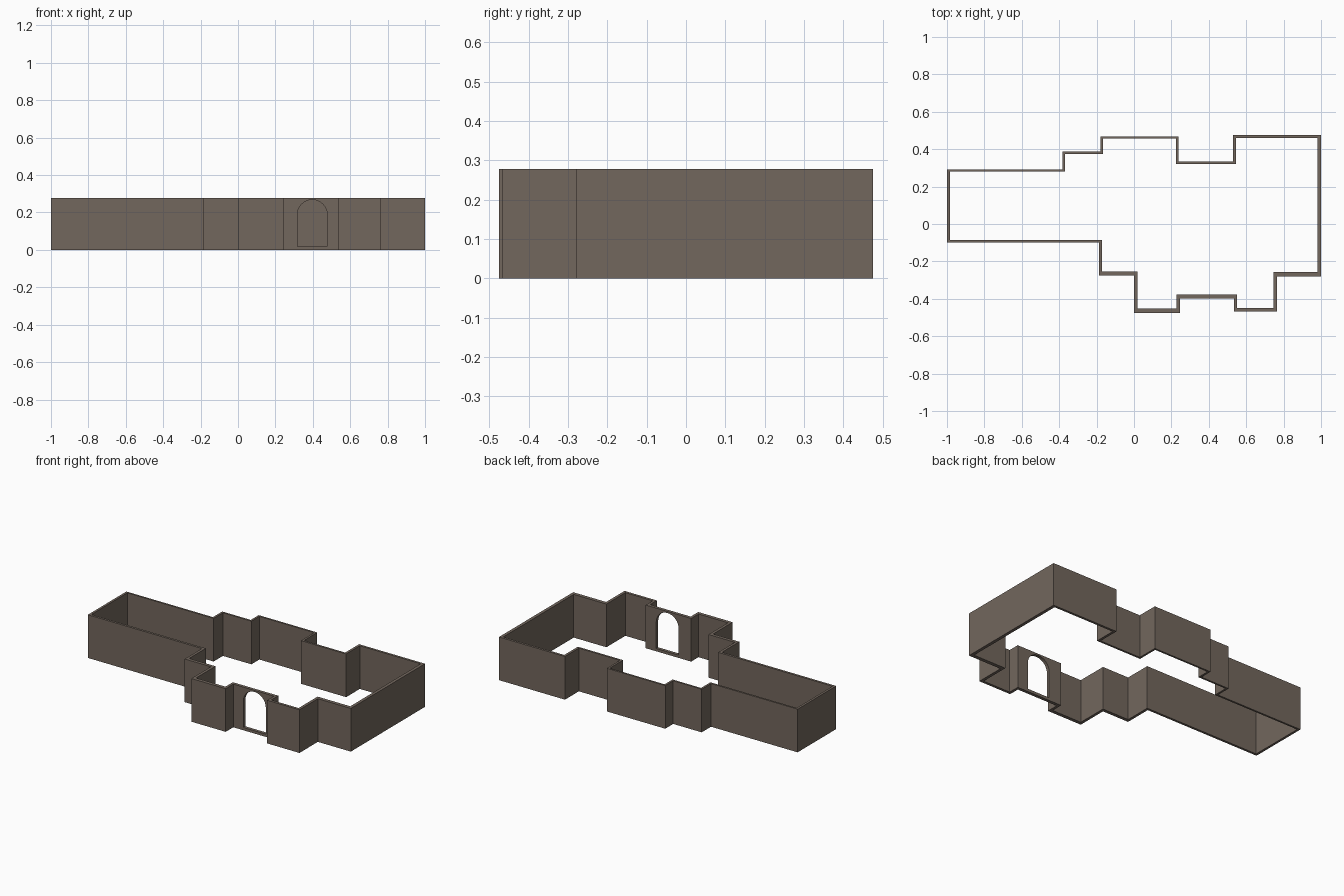
import bpy, bmesh, math

if "Cube" in bpy.data.objects:
    bpy.data.objects.remove(bpy.data.objects["Cube"])

HEIGHT = 0.278

# (outer, inner) face of each wall, clockwise, alternating x position and y position
walls = [(-1, -.985), (.292, .28), (-.383, -.37), (.387, .375), (-.18, -.167),
         (.468, .456), (.237, .224), (.334, .321), (.53, .546), (.475, .46),
         (1, .98), (-.28, -.257), (.765, .747), (-.467, -.45), (.535, .552),
         (-.398, -.378), (.245, .228), (-.475, -.453), (0, .018), (-.276, -.255),
         (-.187, -.17), (-.1, -.085)]


def corners(side):
    pts, n = [], len(walls)
    for i in range(n):
        a, b = walls[i][side], walls[(i + 1) % n][side]
        pts.append((a, b) if i % 2 == 0 else (b, a))
    return pts


def finish(bm, name):
    bmesh.ops.recalc_face_normals(bm, faces=bm.faces)
    me = bpy.data.meshes.new(name)
    bm.to_mesh(me)
    bm.free()
    ob = bpy.data.objects.new(name, me)
    bpy.context.collection.objects.link(ob)
    return ob


# Stepped perimeter wall: outer and inner outlines joined into a hollow ring
bm = bmesh.new()
rings = [[bm.verts.new((x, y, z)) for x, y in corners(side)]
         for side, z in ((0, 0), (0, HEIGHT), (1, HEIGHT), (1, 0))]
for r in range(4):
    a, b = rings[r], rings[(r + 1) % 4]
    for i in range(len(a)):
        j = (i + 1) % len(a)
        bm.faces.new((a[i], a[j], b[j], b[i]))
wall = finish(bm, "perimeter_wall")

# Arched doorway cutter through the recessed front wall
cx, half, sill, spring = 0.397, 0.08, 0.018, 0.188
profile = [(cx - half, sill), (cx + half, sill)]
profile += [(cx + half * math.cos(math.pi * k / 16), spring + half * math.sin(math.pi * k / 16))
            for k in range(17)]
bm = bmesh.new()
face = bm.faces.new([bm.verts.new((x, -.42, z)) for x, z in profile])
ext = bmesh.ops.extrude_face_region(bm, geom=[face], use_keep_orig=True)
bmesh.ops.translate(bm, vec=(0, .07, 0),
                    verts=[v for v in ext["geom"] if isinstance(v, bmesh.types.BMVert)])
cutter = finish(bm, "doorway_cutter")
cutter.hide_render = True

# Cut the opening, then drop the cutter
mod = wall.modifiers.new("doorway", "BOOLEAN")
mod.operation = "DIFFERENCE"
mod.solver = "EXACT"
mod.object = cutter
bpy.context.view_layer.objects.active = wall
bpy.ops.object.modifier_apply(modifier=mod.name)
bpy.data.objects.remove(cutter)

# Brown stone colour
mat = bpy.data.materials.new("brown_stone")
mat.diffuse_color = (0.17, 0.135, 0.11, 1)
mat.use_nodes = True
mat.node_tree.nodes["Principled BSDF"].inputs["Base Color"].default_value = mat.diffuse_color
wall.data.materials.append(mat)
